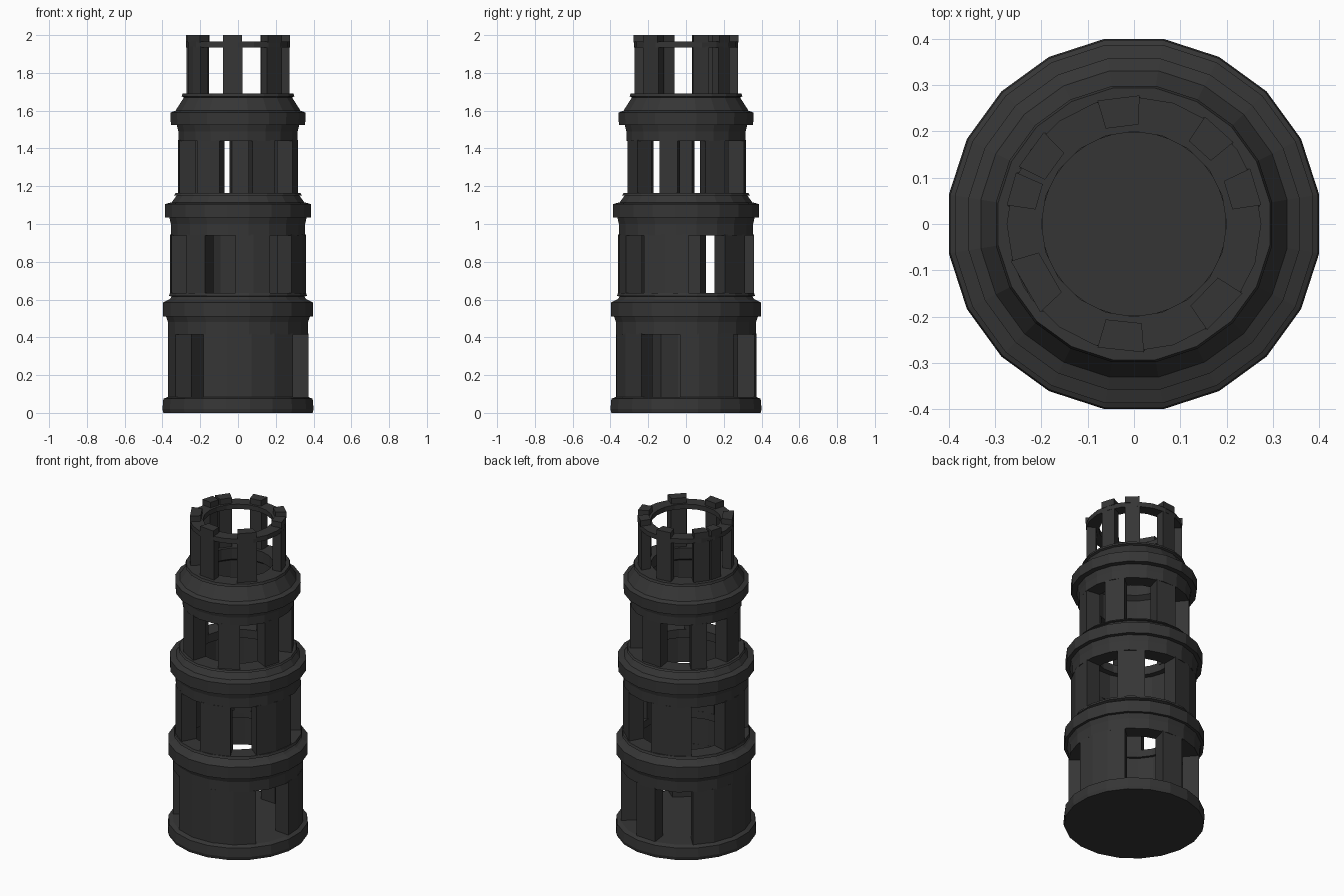
import bpy, bmesh, math

if "Cube" in bpy.data.objects:
    bpy.data.objects.remove(bpy.data.objects["Cube"])

stone = bpy.data.materials.new("charcoal_stone")
stone.diffuse_color = (0.036, 0.036, 0.036, 1)
stone.use_nodes = True
stone.node_tree.nodes["Principled BSDF"].inputs["Base Color"].default_value = stone.diffuse_color
SIDES = 20


def finish(name, bm):
    bmesh.ops.recalc_face_normals(bm, faces=bm.faces)
    me = bpy.data.meshes.new(name)
    bm.to_mesh(me)
    bm.free()
    me.materials.append(stone)
    ob = bpy.data.objects.new(name, me)
    bpy.context.collection.objects.link(ob)
    return ob


def lathe(name, profile, hollow=True):
    """Faceted turning from (radius, z) points: a closed ring section, or a capped solid."""
    bm = bmesh.new()
    rings = []
    for r, z in profile:
        rings.append([bm.verts.new((r * math.cos(t), r * math.sin(t), z))
                      for t in (2 * math.pi * (i + 0.5) / SIDES for i in range(SIDES))])
    pairs = list(zip(rings, rings[1:]))
    if hollow:
        pairs.append((rings[-1], rings[0]))
    else:
        bm.faces.new(rings[0][::-1])
        bm.faces.new(rings[-1])
    for a, b in pairs:
        for i in range(SIDES):
            j = (i + 1) % SIDES
            bm.faces.new((a[i], a[j], b[j], b[i]))
    return finish(name, bm)


def arc_block(bm, r0, r1, z0, z1, a0, a1):
    """Curved wall piece between two angles in degrees."""
    n = max(1, round((a1 - a0) / 18))
    cols = []
    for i in range(n + 1):
        t = math.radians(a0 + (a1 - a0) * i / n)
        c, s = math.cos(t), math.sin(t)
        cols.append([bm.verts.new((r * c, r * s, z))
                     for r, z in ((r0, z0), (r1, z0), (r1, z1), (r0, z1))])
    for a, b in zip(cols, cols[1:]):
        for k in range(4):
            m = (k + 1) % 4
            bm.faces.new((a[k], a[m], b[m], b[k]))
    bm.faces.new(cols[0])
    bm.faces.new(cols[-1][::-1])


def pierced_wall(name, r0, r1, z0, z1, openings):
    """Piers filling the spaces between (start, end) openings."""
    bm = bmesh.new()
    for (_, a), (b, _) in zip(openings, openings[1:] + [(openings[0][0] + 360, 0)]):
        arc_block(bm, r0, r1, z0, z1, a, b)
    return finish(name, bm)


# base plinth
lathe("base_plinth", [(0.40, 0), (0.405, 0.02), (0.40, 0.075), (0.375, 0.085)], hollow=False)

# three storeys of arcaded wall
pierced_wall("first_storey_wall", 0.28, 0.375, 0.08, 0.42,
             [(-39, -5), (42, 76), (97, 131), (208, 241)])
pierced_wall("second_storey_wall", 0.265, 0.36, 0.62, 0.945,
             [(2, 35), (60, 91), (130, 163), (193, 221), (241, 268), (298, 322)])
pierced_wall("third_storey_wall", 0.23, 0.32, 1.15, 1.445,
             [(-8, 19), (40, 74), (98, 130), (147, 172), (195, 228), (252, 284), (307, 334)])

# hollow cornices, each ringing the foot of the storey above
lathe("first_cornice", [(0.375, 0.415), (0.375, 0.48), (0.385, 0.51), (0.402, 0.51),
                        (0.402, 0.585), (0.37, 0.60), (0.355, 0.615), (0.37, 0.62), (0.365, 0.635),
                        (0.265, 0.635), (0.265, 0.59), (0.28, 0.59), (0.28, 0.415)])
lathe("second_cornice", [(0.36, 0.94), (0.36, 1.0), (0.368, 1.035), (0.392, 1.035),
                         (0.392, 1.105), (0.355, 1.115), (0.33, 1.15), (0.342, 1.152), (0.335, 1.163),
                         (0.23, 1.163), (0.23, 1.11), (0.265, 1.11), (0.265, 0.94)])
lathe("third_cornice", [(0.32, 1.44), (0.32, 1.49), (0.328, 1.525), (0.36, 1.525),
                        (0.362, 1.59), (0.335, 1.60), (0.29, 1.67), (0.302, 1.675), (0.297, 1.69),
                        (0.20, 1.69), (0.20, 1.62), (0.23, 1.60), (0.23, 1.44)])

# lantern columns: centre angle, half width
columns = [(17, 9), (48, 9), (97, 10), (144, 10), (164, 8), (210, 14), (264, 11), (316, 12)]
bm = bmesh.new()
for a, h in columns:
    arc_block(bm, 0.22, 0.275, 1.685, 1.94, a - h, a + h)
finish("lantern_columns", bm)

# ring on top of the columns
bm = bmesh.new()
arc_block(bm, 0.20, 0.275, 1.935, 1.965, 0, 360)
finish("lantern_ring", bm)

# broken battlements
bm = bmesh.new()
for a, h in columns:
    arc_block(bm, 0.215, 0.278, 1.96, 2.0, a - h * 0.95, a + h * 0.95)
finish("battlements", bm)
